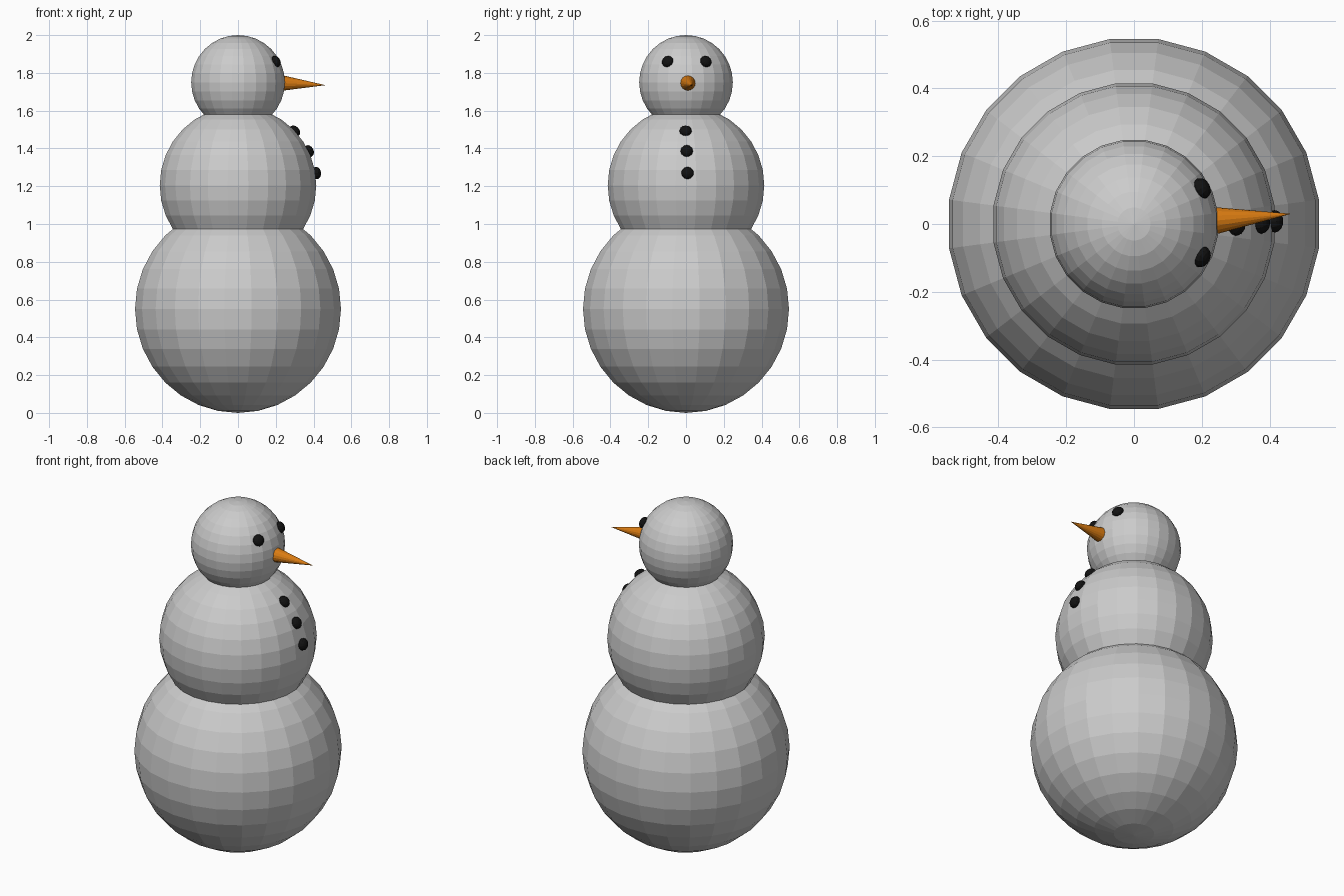
import bpy
from math import pi
from mathutils import Vector, Matrix

if "Cube" in bpy.data.objects:
    bpy.data.objects.remove(bpy.data.objects["Cube"])


def material(name, colour):
    m = bpy.data.materials.new(name)
    m.diffuse_color = colour
    m.use_nodes = True
    m.node_tree.nodes["Principled BSDF"].inputs["Base Color"].default_value = m.diffuse_color
    return m


coal = material("coal", (0.006, 0.006, 0.006, 1))
carrot = material("carrot", (0.7, 0.2, 0.006, 1))


def snowball(name, radius, z):
    # half-step turn puts flat facets on the four axes
    bpy.ops.mesh.primitive_uv_sphere_add(segments=24, ring_count=16, radius=radius)
    ob = bpy.context.object
    ob.name = name
    ob.data.transform(Matrix.Rotation(pi / 24, 4, 'Z'))
    ob.location.z = z


def pebble(name, pos, centre_z, radius=0.033, depth=0.025):
    # small lump squashed along the surface normal of its snowball
    bpy.ops.mesh.primitive_uv_sphere_add(segments=12, ring_count=8, radius=1)
    ob = bpy.context.object
    ob.name = name
    normal = Vector(pos) - Vector((0, 0, centre_z))
    ob.location = pos
    ob.rotation_euler = normal.to_track_quat('Z', 'Y').to_euler()
    ob.scale = (radius, radius, depth)
    ob.data.materials.append(coal)


# Body
snowball("lower_body", 0.55, 0.55)
snowball("middle_body", 0.418, 1.205)
snowball("head", 0.25, 1.75)

# Eyes
for side, y in (("left", 0.105), ("right", -0.097)):
    pebble(side + "_eye", (0.2, y, 1.86), 1.75, 0.032, 0.023)

# Buttons
for i, pos in enumerate([(0.30, -0.002, 1.492), (0.375, 0.004, 1.386), (0.415, 0.008, 1.27)]):
    pebble(f"button_{i + 1}", pos, 1.205)

# Nose
base, tip = Vector((0.24, 0.01, 1.746)), Vector((0.463, 0.03, 1.735))
axis = tip - base
bpy.ops.mesh.primitive_cone_add(vertices=16, radius1=0.04, radius2=0, depth=axis.length,
                                location=(base + tip) / 2,
                                rotation=axis.to_track_quat('Z', 'Y').to_euler())
nose = bpy.context.object
nose.name = "nose"
nose.data.materials.append(carrot)
